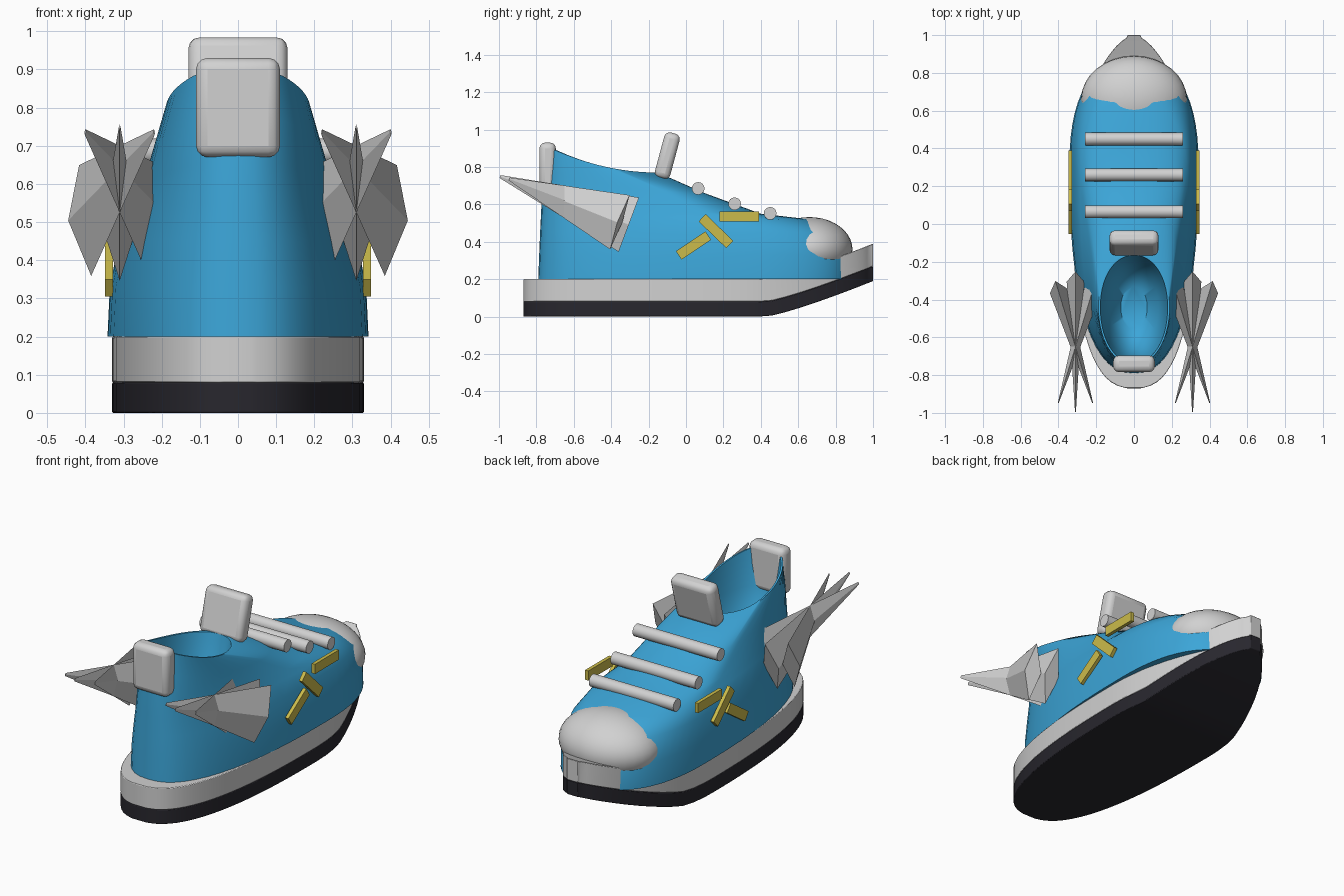
import bpy, bmesh, math
from mathutils import Matrix, Vector

if "Cube" in bpy.data.objects:
    bpy.data.objects.remove(bpy.data.objects["Cube"])


def material(name, rgb):
    m = bpy.data.materials.new(name)
    m.diffuse_color = (*rgb, 1)
    m.use_nodes = True
    m.node_tree.nodes["Principled BSDF"].inputs["Base Color"].default_value = m.diffuse_color
    return m


BLUE = material("blue", (0.045, 0.38, 0.69))
GREY = material("light_grey", (0.64, 0.64, 0.64))
BLACK = material("near_black", (0.021, 0.020, 0.027))
YELLOW = material("yellow", (0.60, 0.50, 0.07))


def finish(name, bm, mat, smooth=None, bevel=0, segments=3):
    bmesh.ops.recalc_face_normals(bm, faces=bm.faces)
    me = bpy.data.meshes.new(name)
    bm.to_mesh(me)
    bm.free()
    me.materials.append(mat)
    ob = bpy.data.objects.new(name, me)
    bpy.context.collection.objects.link(ob)
    if bevel:
        b = ob.modifiers.new("bevel", "BEVEL")
        b.width, b.segments = bevel, segments
        b.limit_method, b.angle_limit = "ANGLE", math.radians(50)
    if smooth:
        bpy.ops.object.select_all(action="DESELECT")
        ob.select_set(True)
        bpy.context.view_layer.objects.active = ob
        bpy.ops.object.shade_smooth_by_angle(angle=math.radians(smooth))
    return ob


def box(name, loc, size, mat, tilt=0, bevel=0):
    bm = bmesh.new()
    m = Matrix.Translation(loc) @ Matrix.Rotation(math.radians(tilt), 4, "X") @ Matrix.Diagonal((*size, 1))
    bmesh.ops.create_cube(bm, size=1, matrix=m)
    return finish(name, bm, mat, 40 if bevel else None, bevel)


def loft(bm, rings):
    vs = [[bm.verts.new(p) for p in r] for r in rings]
    n = len(vs[0])
    for a, b in zip(vs, vs[1:]):
        for i in range(n):
            j = (i + 1) % n
            bm.faces.new((a[i], a[j], b[j], b[i]))
    bm.faces.new(vs[0])
    bm.faces.new(vs[-1])


# sole layers: cross-sections along y, with the toe bending upward
def sole_half_width(y):
    cy = 0.25
    semi, n = (0.75, 1.65) if y > cy else (1.12, 2.6)
    u = min(abs(y - cy) / semi, 1)
    return max(0.33 * (1 - u ** n) ** (1 / n), 0.035)


def sole(name, z0, z1, mat):
    bm = bmesh.new()
    rings = []
    steps = 36
    for i in range(steps + 1):
        y = 0.065 - 0.935 * math.cos(math.pi * i / steps)
        w = sole_half_width(y)
        lift = 0.19 * (max(0, y - 0.43) / 0.57) ** 1.2
        rings.append([(-w, y, z0 + lift), (w, y, z0 + lift), (w, y, z1 + lift), (-w, y, z1 + lift)])
    loft(bm, rings)
    finish(name, bm, mat, 35, 0.01, 2)


sole("outsole", 0, 0.08, BLACK)
sole("midsole", 0.08, 0.20, GREY)


# upper: egg-shaped rings from the sole to the collar, then down into the foot opening
def ring(yb, yf, cy, w, zb, zf, n=2.4, count=56):
    pts = []
    for i in range(count):
        a = 2 * math.pi * i / count
        c, s = math.cos(a), math.sin(a)
        x = math.copysign(w * abs(c) ** (2 / n), c)
        y = cy + math.copysign(abs(s) ** (2 / n), s) * ((yf - cy) if s > 0 else (cy - yb))
        u = (y - yb) / (yf - yb)
        pts.append((x, y, zf + (zb - zf) * (1 - u) ** 2))
    return pts


bm = bmesh.new()
loft(bm, [
    ring(-0.79, 0.88, 0.30, 0.342, 0.20, 0.20),
    ring(-0.785, 0.88, 0.30, 0.336, 0.33, 0.33),
    ring(-0.78, 0.82, 0.27, 0.312, 0.45, 0.45),
    ring(-0.775, 0.66, 0.20, 0.285, 0.55, 0.52),
    ring(-0.77, 0.40, 0.06, 0.258, 0.66, 0.55),
    ring(-0.76, 0.10, -0.14, 0.227, 0.78, 0.66),
    ring(-0.745, -0.15, -0.44, 0.188, 0.91, 0.77, 2.1),
    ring(-0.735, -0.165, -0.44, 0.178, 0.91, 0.77, 2.1),
    ring(-0.71, -0.19, -0.44, 0.165, 0.70, 0.65, 2.1),
    ring(-0.66, -0.24, -0.44, 0.13, 0.50, 0.50, 2.0),
    ring(-0.56, -0.33, -0.44, 0.07, 0.42, 0.42, 2.0),
])
finish("upper", bm, BLUE, 50)

# toe cap
bm = bmesh.new()
bmesh.ops.create_uvsphere(bm, u_segments=32, v_segments=20, radius=1,
                          matrix=Matrix.Translation((0, 0.66, 0.36)) @ Matrix.Diagonal((0.28, 0.23, 0.172, 1)))
finish("toe_cap", bm, GREY, 40)

# tongue and heel tab
box("tongue", (0, -0.10, 0.86), (0.26, 0.085, 0.25), GREY, -15, 0.03)
box("heel_tab", (0, -0.74, 0.80), (0.22, 0.088, 0.26), GREY, 0, 0.03)

# laces
for i, (y, z) in enumerate([(0.065, 0.685), (0.26, 0.603), (0.45, 0.552)]):
    bm = bmesh.new()
    bmesh.ops.create_cone(bm, cap_ends=True, segments=16, radius1=0.034, radius2=0.034, depth=0.52,
                          matrix=Matrix.Translation((0, y, z)) @ Matrix.Rotation(math.pi / 2, 4, "Y"))
    finish(f"lace_{i + 1}", bm, GREY, 40)

for side, label in ((1, "right"), (-1, "left")):
    # zigzag side trim
    for i, (y, z, length, tilt) in enumerate([(0.285, 0.535, 0.21, 0), (0.16, 0.457, 0.205, -44), (0.04, 0.38, 0.19, 34)]):
        box(f"trim_{label}_{i + 1}", (side * 0.338, y, z), (0.02, length, 0.054), YELLOW, tilt)
    # wing feathers: three flattened four-sided spikes crossing at one centre
    for i, (yaw, scale) in enumerate([(-17, 0.9), (0, 1), (17, 0.9)]):
        bm = bmesh.new()
        m = (Matrix.Translation((side * 0.31, -0.65, 0.62))
             @ Matrix.Rotation(math.radians(yaw), 4, "Z")
             @ Matrix.Rotation(math.radians(-20.5), 4, "X")
             @ Matrix.Diagonal((0.3, 1, 1, 1))
             @ Matrix.Rotation(math.pi / 2, 4, "X"))
        bmesh.ops.create_cone(bm, cap_ends=True, segments=4, radius1=0.155, radius2=0.008,
                              depth=0.735 * scale, matrix=m)
        finish(f"wing_feather_{label}_{i + 1}", bm, GREY)
